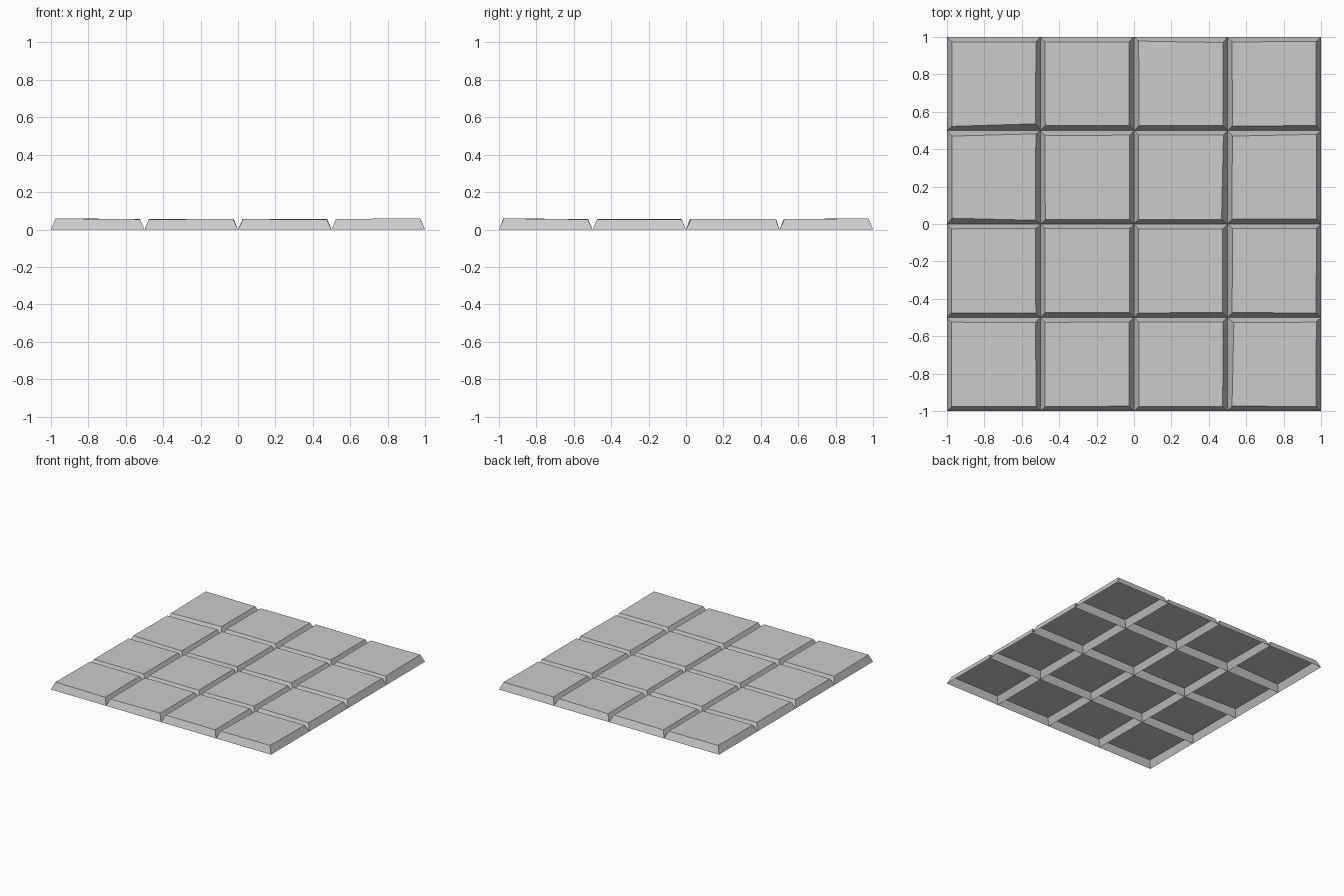
import bpy, random

if "Cube" in bpy.data.objects:
    bpy.data.objects.remove(bpy.data.objects["Cube"])

random.seed(4)
N, SIZE = 4, 0.5

# Visible irregular corners: (column, row, corner) -> inset (x, y)
# Corners run front-left, front-right, back-right, back-left
odd = {
    (0, 3, 1): (0.027, 0.036), (0, 3, 0): (0.027, 0.022),
    (0, 2, 3): (0.028, 0.030), (0, 2, 2): (0.025, 0.018),
    (3, 2, 3): (0.026, 0.030), (3, 2, 2): (0.025, 0.021),
    (3, 0, 3): (0.034, 0.028), (3, 0, 0): (0.024, 0.026),
    (2, 3, 2): (0.024, 0.030), (2, 3, 3): (0.025, 0.022),
    (2, 2, 1): (0.032, 0.025), (2, 2, 2): (0.022, 0.023),
    (0, 2, 0): (0.027, 0.031), (0, 2, 1): (0.027, 0.020),
}


def slab(col, row):
    """One open-bottomed paving slab with bevelled sides and an uneven top."""
    x0, y0 = -1 + col * SIZE, -1 + row * SIZE
    corners = [(0, 0), (1, 0), (1, 1), (0, 1)]
    base, top = [], []
    for k, (u, v) in enumerate(corners):
        x, y = x0 + u * SIZE, y0 + v * SIZE
        jitter = (0.025 + random.uniform(-0.002, 0.002),
                  0.025 + random.uniform(-0.002, 0.002))
        ix, iy = odd.get((col, row, k), jitter)
        z = 0.055 + random.uniform(-0.002, 0.002)
        # outer corners of the paving sit slightly higher
        if (col + u) in (0, N) and (row + v) in (0, N):
            z = 0.059
        base.append((x, y, 0))
        top.append((x + ix * (1 - 2 * u), y + iy * (1 - 2 * v), z))
    faces = [(4, 5, 6, 7)]
    faces += [(k, (k + 1) % 4, (k + 1) % 4 + 4, k + 4) for k in range(4)]
    mesh = bpy.data.meshes.new("paving_slab")
    mesh.from_pydata(base + top, [], faces)
    mesh.update()
    obj = bpy.data.objects.new(f"paving_slab_{col}_{row}", mesh)
    bpy.context.collection.objects.link(obj)


# Grid of slabs
for row in range(N):
    for col in range(N):
        slab(col, row)
